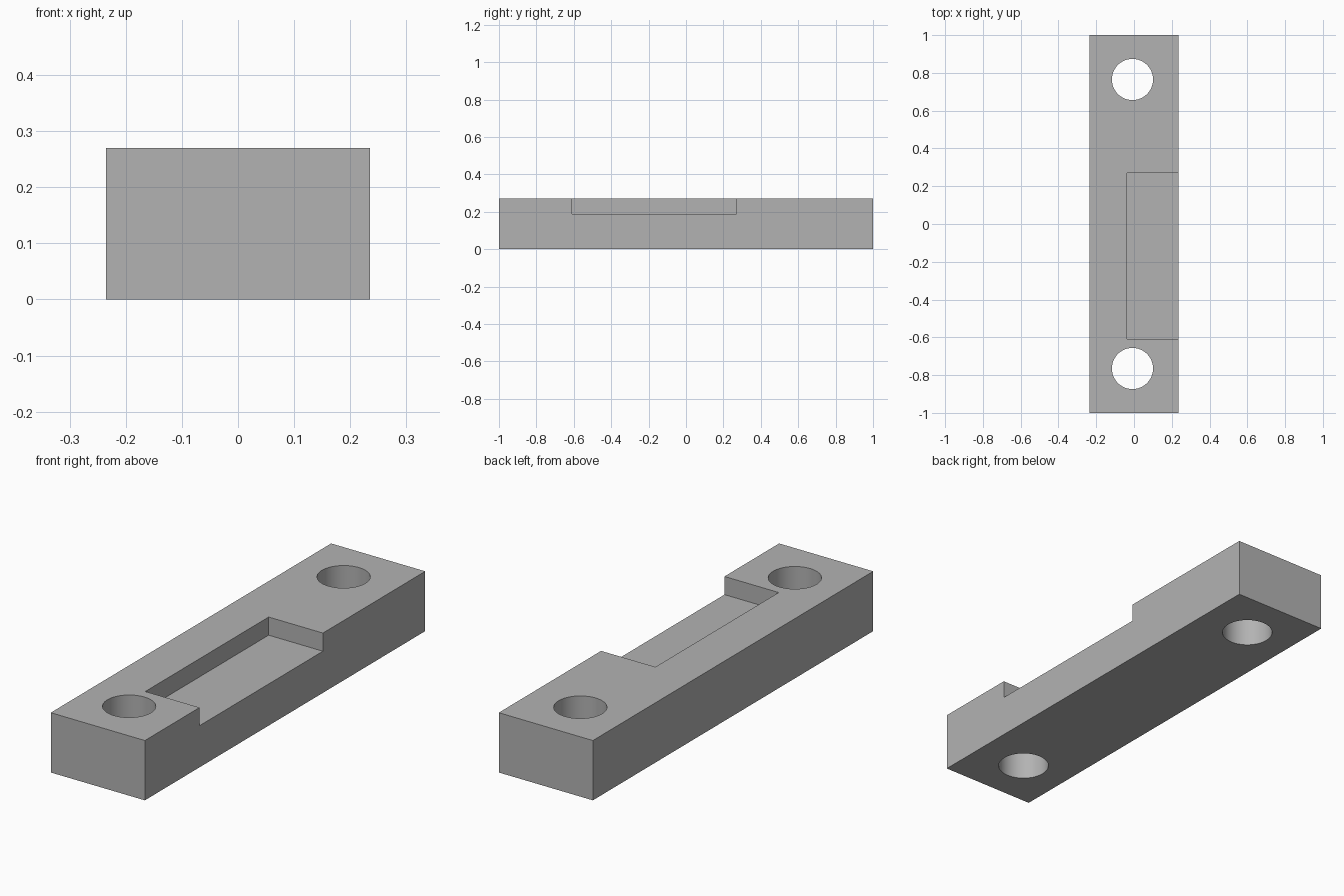
import bpy

cube = bpy.data.objects.get("Cube")
if cube:
    bpy.data.objects.remove(cube, do_unlink=True)

WIDTH, LENGTH, HEIGHT = 0.47, 2.0, 0.27
HOLE_X, HOLE_Y, HOLE_RADIUS = -0.008, 0.765, 0.109

grey = bpy.data.materials.new("plain_grey")
grey.use_nodes = True
colour = (0.45, 0.45, 0.45, 1)
grey.diffuse_color = colour
grey.node_tree.nodes["Principled BSDF"].inputs["Base Color"].default_value = colour


def box(name, low, high):
    """Box between two opposite corners."""
    centre = [(a + b) / 2 for a, b in zip(low, high)]
    bpy.ops.mesh.primitive_cube_add(size=1, location=centre)
    obj = bpy.context.object
    obj.name = name
    obj.scale = [b - a for a, b in zip(low, high)]
    bpy.ops.object.transform_apply(location=True, rotation=False, scale=True)
    obj.data.materials.append(grey)
    return obj


def cut(target, cutter):
    """Subtract the cutter, then remove it."""
    cutter.hide_render = True
    mod = target.modifiers.new(cutter.name, 'BOOLEAN')
    mod.operation = 'DIFFERENCE'
    mod.solver = 'EXACT'
    mod.object = cutter
    bpy.context.view_layer.objects.active = target
    bpy.ops.object.modifier_apply(modifier=mod.name)
    bpy.data.objects.remove(cutter, do_unlink=True)


# Solid bar
bar = box("mounting_bar", (-WIDTH / 2, -LENGTH / 2, 0), (WIDTH / 2, LENGTH / 2, HEIGHT))

# Shallow recess, open on the left side
cut(bar, box("recess_cutter", (-0.036, -0.61, 0.188), (WIDTH, 0.27, HEIGHT + 0.1)))

# Bolt hole through each end
for side in (-1, 1):
    bpy.ops.mesh.primitive_cylinder_add(
        vertices=64, radius=HOLE_RADIUS, depth=1, location=(HOLE_X, side * HOLE_Y, HEIGHT / 2))
    hole = bpy.context.object
    hole.name = "hole_cutter"
    hole.data.materials.append(grey)
    cut(bar, hole)

# Smooth hole walls, crisp edges elsewhere
bpy.ops.object.select_all(action='DESELECT')
bar.select_set(True)
bpy.context.view_layer.objects.active = bar
bpy.ops.object.shade_smooth_by_angle()
